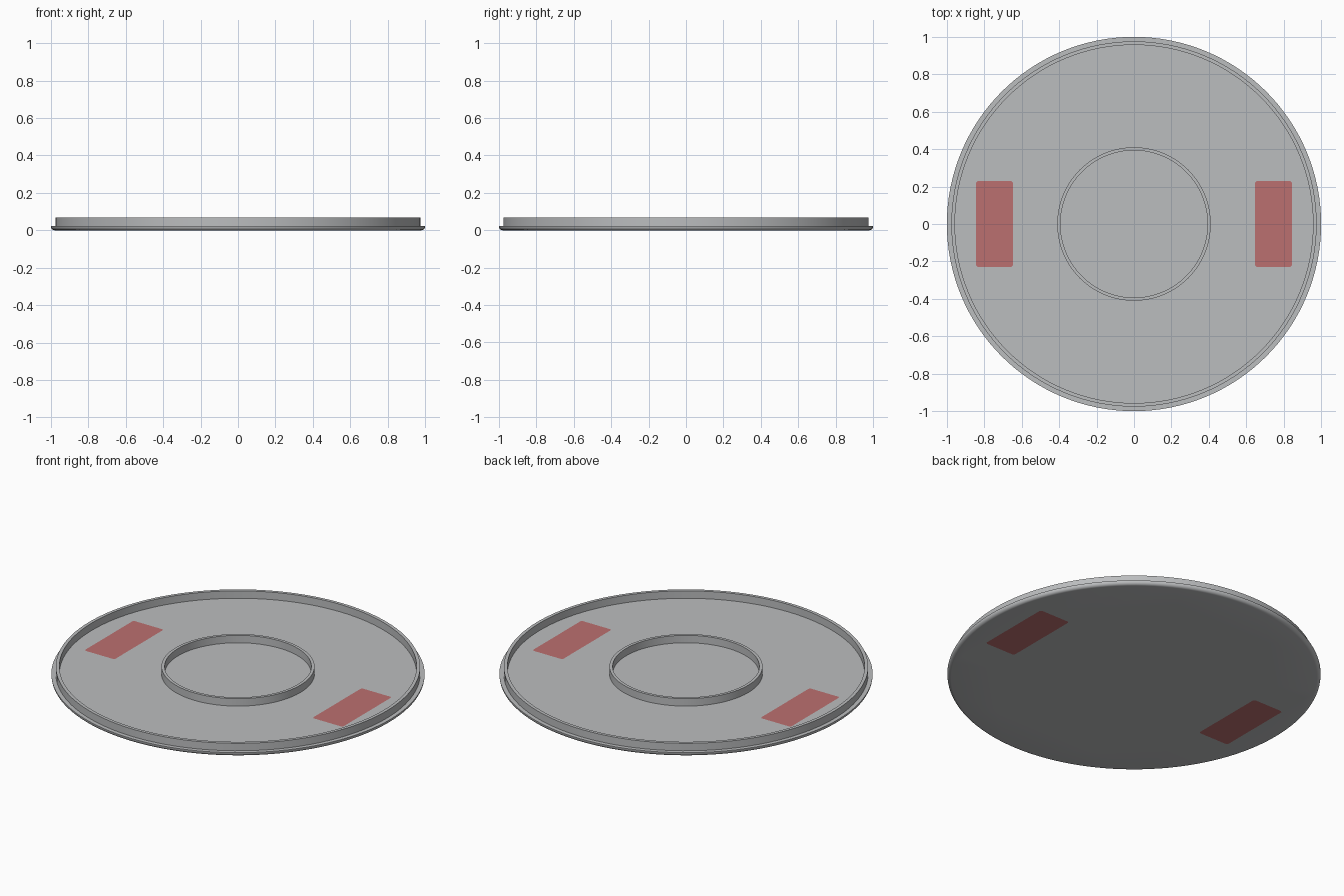
import bpy, bmesh, math
from mathutils import Vector

if "Cube" in bpy.data.objects:
    bpy.data.objects.remove(bpy.data.objects["Cube"])

SEG = 128
FLOOR, TOP = 0.023, 0.067
PAD_X, PAD_HX, PAD_HY, CUT = 0.746, 0.099, 0.23, 0.009


def material(name, rgb):
    m = bpy.data.materials.new(name)
    m.diffuse_color = (*rgb, 1)
    m.use_nodes = True
    m.node_tree.nodes["Principled BSDF"].inputs["Base Color"].default_value = m.diffuse_color
    return m


grey = material("light grey", (0.50, 0.51, 0.52))
red = material("dull red", (0.50, 0.16, 0.16))


def finish(name, bm, mats):
    bmesh.ops.recalc_face_normals(bm, faces=bm.faces[:])
    me = bpy.data.meshes.new(name)
    bm.to_mesh(me)
    bm.free()
    for m in mats:
        me.materials.append(m)
    ob = bpy.data.objects.new(name, me)
    bpy.context.collection.objects.link(ob)
    bpy.ops.object.select_all(action='DESELECT')
    bpy.context.view_layer.objects.active = ob
    ob.select_set(True)
    bpy.ops.object.shade_smooth_by_angle(angle=math.radians(35))
    return ob


def lathe(profile, closed):
    """Spin (radius, z) points round z; open profiles get flat caps."""
    bm = bmesh.new()
    rings = [[bm.verts.new((r * math.cos(2 * math.pi * i / SEG),
                            r * math.sin(2 * math.pi * i / SEG), z))
              for i in range(SEG)] for r, z in profile]
    pairs = list(zip(rings, rings[1:])) + ([(rings[-1], rings[0])] if closed else [])
    for a, b in pairs:
        for i in range(SEG):
            j = (i + 1) % SEG
            bm.faces.new((a[i], a[j], b[j], b[i]))
    if not closed:
        bm.faces.new(rings[0])
        bm.faces.new(rings[-1])
    return bm


# Base disc with a rounded lower edge
R = 0.02
profile = [(1 - R + R * math.sin(a), R - R * math.cos(a))
           for a in (math.pi / 2 * k / 5 for k in range(6))]
bm = lathe(profile + [(1.0, FLOOR)], False)

# Red pads: flush areas cut into the flat top and bottom faces
planes = []
for s in (-1, 1):
    planes.append(((0, s * PAD_HY), (0, 1)))
    for t in (-1, 1):
        planes.append(((s * PAD_X + t * PAD_HX, 0), (1, 0)))
        for u in (-1, 1):
            planes.append(((s * PAD_X + t * (PAD_HX - CUT), u * PAD_HY), (t, u)))
for co, no in planes:
    flat = [f for f in bm.faces if abs(f.normal.z) > 0.99 or len(f.verts) > 4]
    bm.normal_update()
    flat = [f for f in bm.faces if abs(f.normal.z) > 0.999]
    geom = flat + list({e for f in flat for e in f.edges}) + list({v for f in flat for v in f.verts})
    bmesh.ops.bisect_plane(bm, geom=geom, dist=1e-6,
                           plane_co=Vector((*co, 0)), plane_no=Vector((*no, 0)))
bm.normal_update()
for f in bm.faces:
    c = f.calc_center_median()
    dx, dy = abs(abs(c.x) - PAD_X), abs(c.y)
    if (abs(f.normal.z) > 0.999 and dx < PAD_HX and dy < PAD_HY
            and dx + dy < PAD_HX + PAD_HY - CUT):
        f.material_index = 1
finish("base_disc", bm, [grey, red])

# Upright outer rim and inner locating ring
for name, r_in, r_out in (("outer_rim", 0.957, 0.976), ("inner_ring", 0.393, 0.41)):
    z0 = FLOOR - 0.005
    finish(name, lathe([(r_in, z0), (r_out, z0), (r_out, TOP), (r_in, TOP)], True), [grey])
